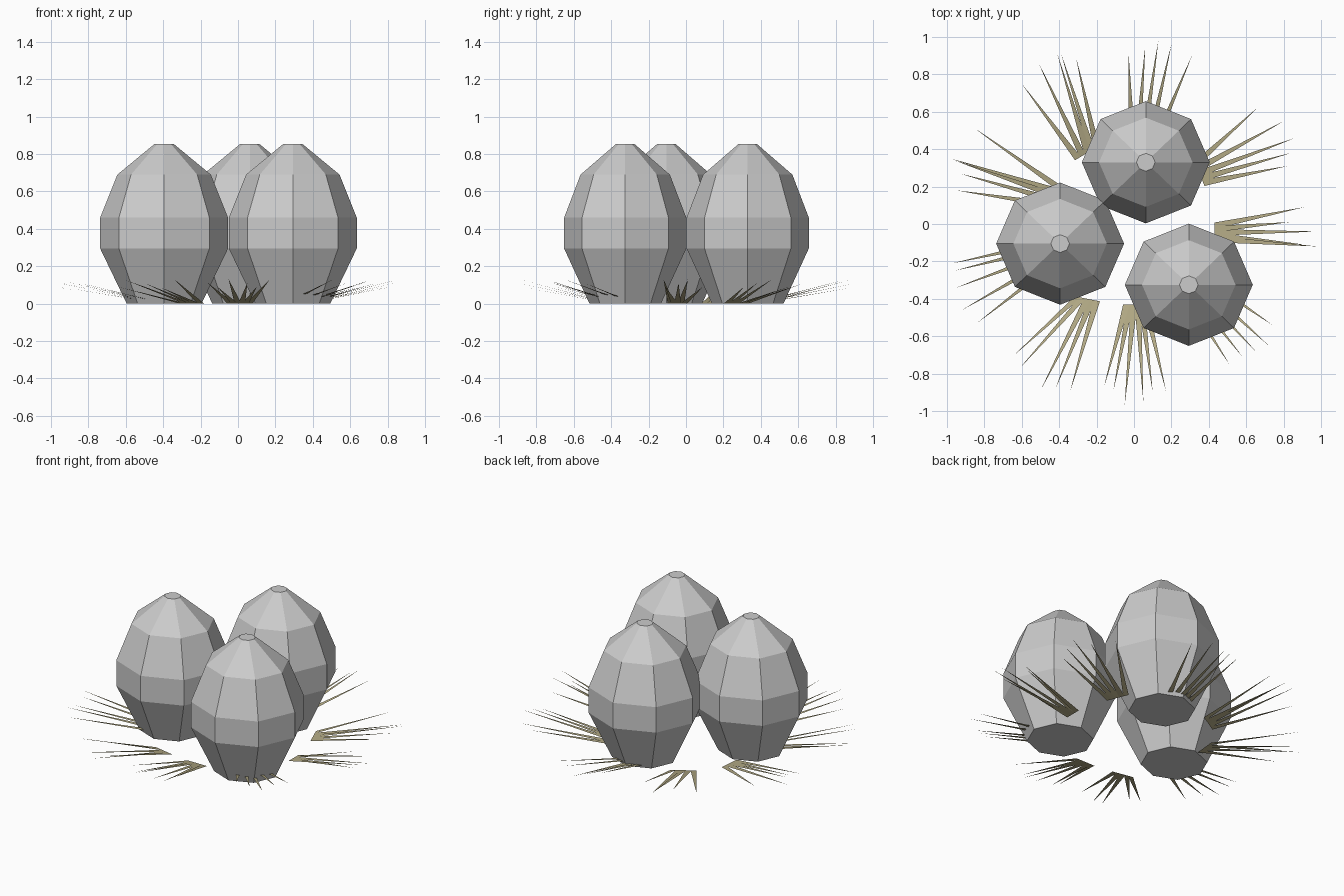
import bpy, math
from mathutils import Vector

if "Cube" in bpy.data.objects:
    bpy.data.objects.remove(bpy.data.objects["Cube"])


def make_object(name, verts, faces, mat=None):
    mesh = bpy.data.meshes.new(name)
    mesh.from_pydata(verts, [], faces)
    mesh.update()
    obj = bpy.data.objects.new(name, mesh)
    bpy.context.collection.objects.link(obj)
    if mat:
        mesh.materials.append(mat)
    return obj


# Faceted eggs: eight-sided rings stacked along a profile of (radius, height)
PROFILE = [(0.20, 0.0), (0.342, 0.295), (0.342, 0.46), (0.25, 0.69), (0.05, 0.855)]
SIDES = 8


def egg(name, cx, cy):
    verts, faces = [], []
    for r, z in PROFILE:
        for i in range(SIDES):
            a = math.tau * i / SIDES
            verts.append((cx + r * math.cos(a), cy + 0.955 * r * math.sin(a), z))
    for k in range(len(PROFILE) - 1):
        for i in range(SIDES):
            j = (i + 1) % SIDES
            a, b = k * SIDES, (k + 1) * SIDES
            faces.append((a + i, a + j, b + j, b + i))
    faces.append(tuple(reversed(range(SIDES))))
    faces.append(tuple(range(len(verts) - SIDES, len(verts))))
    make_object(name, verts, faces)


egg("egg_left", -0.395, -0.105)
egg("egg_back", 0.063, 0.33)
egg("egg_right", 0.293, -0.325)

straw = bpy.data.materials.new("straw")
straw.diffuse_color = (0.46, 0.41, 0.24, 1)
straw.use_nodes = True
straw.node_tree.nodes["Principled BSDF"].inputs["Base Color"].default_value = straw.diffuse_color

# Straw tufts: first and last blade root, then the blade tips in order
TUFTS = [
    ((0.43, -0.01), (0.43, -0.08), [(0.91, 0.09), (0.83, 0.01), (0.98, -0.04), (0.91, -0.11), (0.98, -0.12)]),
    ((0.33, 0.32), (0.37, 0.22), [(0.67, 0.63), (0.80, 0.55), (0.86, 0.46), (0.84, 0.38), (0.82, 0.31)]),
    ((-0.01, 0.43), (0.11, 0.43), [(-0.03, 0.92), (0.06, 0.95), (0.13, 0.98), (0.20, 0.96), (0.31, 0.90)]),
    ((-0.30, 0.35), (-0.20, 0.41), [(-0.60, 0.75), (-0.51, 0.86), (-0.41, 0.91), (-0.39, 0.91), (-0.31, 0.89)]),
    ((-0.41, 0.20), (-0.42, 0.10), [(-0.85, 0.51), (-0.98, 0.35), (-0.96, 0.34), (-0.93, 0.27), (-0.95, 0.18)]),
    ((-0.42, -0.09), (-0.40, -0.19), [(-0.97, -0.21), (-0.96, -0.25), (-0.95, -0.34), (-0.92, -0.46), (-0.84, -0.53)]),
    ((-0.30, -0.39), (-0.20, -0.41), [(-0.64, -0.70), (-0.61, -0.77), (-0.50, -0.89), (-0.42, -0.88), (-0.34, -0.89)]),
    ((-0.04, -0.43), (0.06, -0.43), [(-0.16, -0.87), (-0.11, -0.89), (-0.05, -0.97), (0.05, -0.95), (0.10, -0.90), (0.17, -0.89)]),
    ((0.26, -0.36), (0.36, -0.28), [(0.51, -0.75), (0.58, -0.71), (0.65, -0.68), (0.72, -0.65), (0.74, -0.54)]),
]
HALF_WIDTH = 0.018

for t, (first, last, tips) in enumerate(TUFTS):
    verts, faces = [], []
    # Roots share a common base line across the tuft
    side = (Vector(last) - Vector(first)).normalized() * HALF_WIDTH
    for i, tip in enumerate(tips):
        root = Vector(first).lerp(Vector(last), i / (len(tips) - 1))
        lift = 0.09 + 0.02 * ((i * 2 + t) % 3)
        n = len(verts)
        for p in (root - side, root + side):
            verts.append((p.x, p.y, 0.002))
        verts.append((tip[0], tip[1], lift))
        cross = side.x * (tip[1] - root.y) - side.y * (tip[0] - root.x)
        faces.append((n, n + 1, n + 2) if cross > 0 else (n + 1, n, n + 2))
    make_object(f"straw_tuft_{t + 1}", verts, faces, straw)
